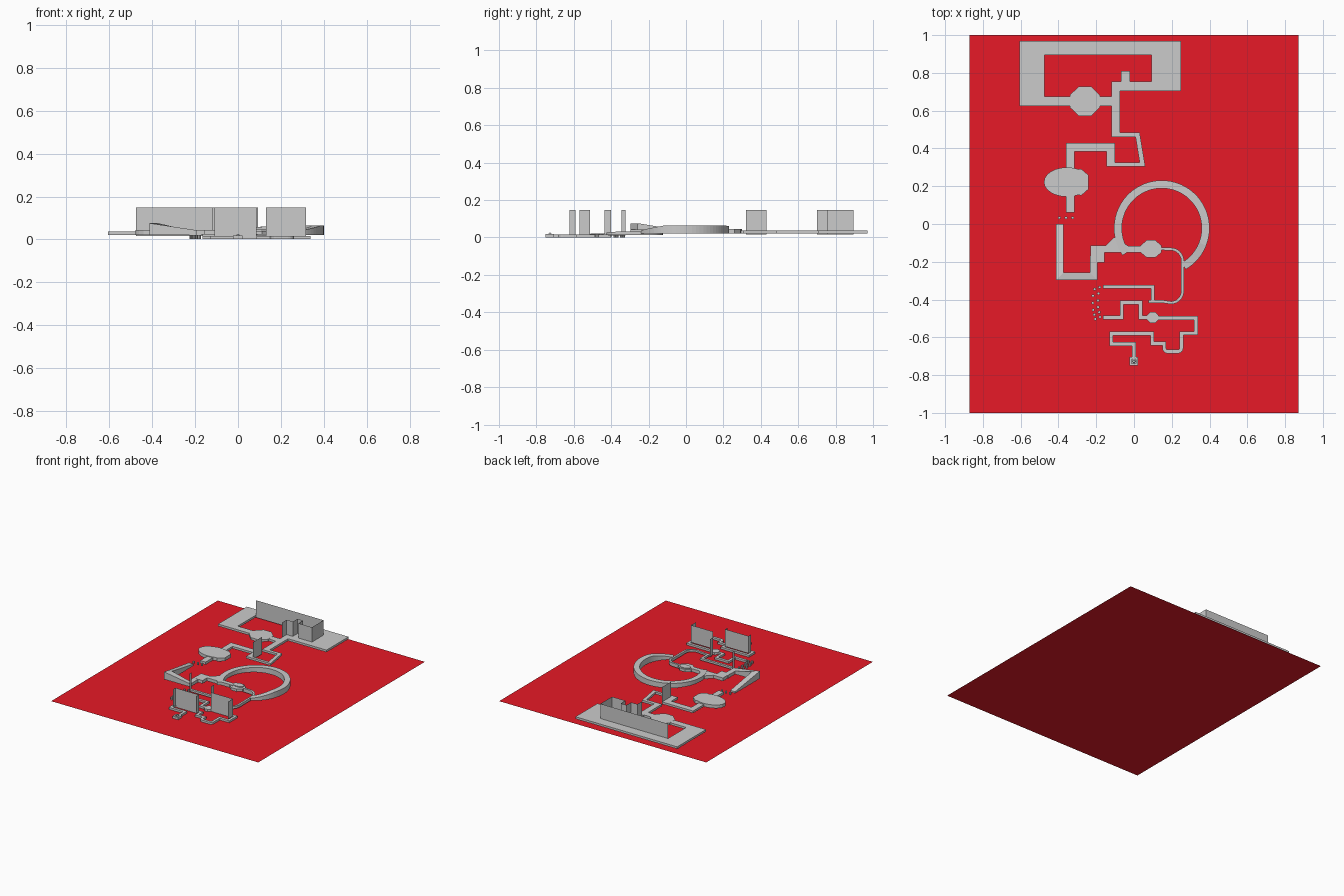
import bpy, bmesh, math
from mathutils import Vector

if "Cube" in bpy.data.objects:
    bpy.data.objects.remove(bpy.data.objects["Cube"])


def finish(name, bm):
    if name.find("wall") < 0:
        bmesh.ops.recalc_face_normals(bm, faces=bm.faces)
    me = bpy.data.meshes.new(name)
    bm.to_mesh(me)
    bm.free()
    ob = bpy.data.objects.new(name, me)
    bpy.context.collection.objects.link(ob)
    return ob


def prism(name, pts, z0, z1):
    """Flat outline pulled up from z0 to z1."""
    bm = bmesh.new()
    lo = [bm.verts.new((x, y, z0)) for x, y in pts]
    hi = [bm.verts.new((x, y, z1)) for x, y in pts]
    bm.faces.new(lo[::-1])
    bm.faces.new(hi)
    n = len(pts)
    for i in range(n):
        j = (i + 1) % n
        bm.faces.new((lo[i], lo[j], hi[j], hi[i]))
    return finish(name, bm)


def ribbon(name, path, w, z0):
    """Mitred track along (x, y, top z) points with a flat underside at z0."""
    bm = bmesh.new()
    rings = []
    for i, p in enumerate(path):
        here = Vector(p[:2])
        a = (here - Vector(path[i - 1][:2])).normalized() if i else None
        b = (Vector(path[i + 1][:2]) - here).normalized() if i < len(path) - 1 else None
        a, b = a or b, b or a
        na, nb = Vector((-a.y, a.x)), Vector((-b.y, b.x))
        m = (na + nb).normalized()
        m *= w / 2 / max(m.dot(na), 0.3)
        l, r = here + m, here - m
        rings.append([bm.verts.new(c) for c in
                      ((l.x, l.y, z0), (r.x, r.y, z0), (r.x, r.y, p[2]), (l.x, l.y, p[2]))])
    for s, t in zip(rings, rings[1:]):
        for k in range(4):
            bm.faces.new((s[k], s[(k + 1) % 4], t[(k + 1) % 4], t[k]))
    bm.faces.new(rings[0])
    bm.faces.new(rings[-1][::-1])
    return finish(name, bm)


def wall(name, pts, z0=0.017, z1=0.148):
    """Thin upright barrier without thickness."""
    bm = bmesh.new()
    cols = [(bm.verts.new((x, y, z0)), bm.verts.new((x, y, z1))) for x, y in pts]
    for a, b in zip(cols, cols[1:]):
        bm.faces.new((a[0], b[0], b[1], a[1]))
    return finish(name, bm)


def arc(cx, cy, rx, ry, a0, a1, n):
    return [(cx + rx * math.cos(math.radians(a0 + (a1 - a0) * i / n)),
             cy + ry * math.sin(math.radians(a0 + (a1 - a0) * i / n))) for i in range(n + 1)]


def octagon(name, cx, cy, rx, ry, z0, z1):
    k = 1 / math.cos(math.pi / 8)
    return prism(name, arc(cx, cy, rx * k, ry * k, 22.5, 337.5, 7), z0, z1)


def flat(pts, z):
    return [(x, y, z) for x, y in pts]


# red ground sheet
bm = bmesh.new()
bm.faces.new([bm.verts.new((x, y, 0)) for x, y in ((-.87, -1), (.87, -1), (.87, 1), (-.87, 1))])
base = finish("base_sheet", bm)
red = bpy.data.materials.new("red")
red.diffuse_color = (0.8, 0.01, 0.02, 1)
red.use_nodes = True
red.node_tree.nodes["Principled BSDF"].inputs["Base Color"].default_value = red.diffuse_color
base.data.materials.append(red)

# rear loop and connecting track
prism("rear_track", [
    (-.28, .625), (-.605, .625), (-.605, .97), (.25, .97), (.25, .705), (-.073, .705),
    (-.073, .485), (.03, .485), (.06, .305), (-.145, .305), (-.145, .384), (-.315, .384),
    (-.315, .28), (-.36, .28), (-.36, .43), (-.10, .43), (-.10, .325), (.03, .325),
    (.008, .46), (-.12, .46), (-.12, .625), (-.24, .625), (-.24, .675), (-.12, .675),
    (-.12, .755), (-.068, .755), (-.068, .81), (-.02, .81), (-.02, .755), (.093, .755),
    (.093, .895), (-.475, .895), (-.475, .675), (-.28, .675)], .02, .036)
octagon("rear_platform", -.26, .65, .08, .078, .02, .037)

# oval platform and its stem
prism("oval_platform", arc(-.355, .222, .122, .078, 60, 300, 16) +
      [(-.28, .15), (-.24, .185), (-.24, .258), (-.28, .292)], .02, .045)
prism("oval_stem", [(-.36, .06), (-.315, .06), (-.315, .17), (-.36, .17)], .02, .04)

# sloping left track down to the middle corridor
ribbon("left_ramp", [(-.393, 0, .033), (-.393, -.277, .076), (-.213, -.277, .043),
                     (-.213, -.17, .043)], .04, .02)
prism("middle_corridor", [(-.23, -.205), (-.155, -.205), (-.155, -.15), (.06, -.15),
                          (.06, -.117), (-.03, -.117), (-.075, -.085), (-.105, -.07),
                          (-.15, -.115), (-.23, -.115)], .02, .044)

# middle platform with a bevelled top
octagon("middle_platform", .09, -.132, .055, .046, .02, .04)
octagon("middle_platform_cap", .09, -.12, .04, .025, .03, .046)

# large ring: climbs, stays level, then drops
ring = []
for i in range(58):
    a = 215 - 275 * i / 57
    z = .065 if -20 <= a <= 52 else (.045 + .02 * (215 - a) / 163 if a > 52
                                     else .065 - .028 * (-20 - a) / 40)
    ring.append((.147 + .232 * math.cos(math.radians(a)),
                 -.022 + .232 * math.sin(math.radians(a)), z))
ribbon("ring_track", ring, .042, .02)

# thin winding path
path = [(.13, -.13)] + arc(.195, -.195, .062, .062, 90, 0, 10) + \
    arc(.195, -.355, .062, .062, 0, -90, 10) + [(.15, -.410), (.077, -.410)]
n = len(path) - 1
bm_path = [(x, y, .04 - .016 * i / n) for i, (x, y) in enumerate(path)]
ribbon("winding_path", bm_path, .015, .012)

# front tracks
ribbon("upper_front_track", flat([(-.165, -.332), (.099, -.332), (.099, -.418)], .025), .018, .01)
ribbon("step_track", flat([(-.165, -.495), (-.065, -.495), (-.065, -.415), (.035, -.415),
                           (.035, -.495), (.10, -.495)], .016), .02, 0.001)
octagon("front_platform", .10, -.495, .03, .03, .001, .018)
corner_r = arc(.233, -.657, .018, .018, 0, -90, 4)
corner_l = arc(.178, -.657, .018, .018, -90, -180, 4)
ribbon("front_track", flat([(.10, -.497), (.328, -.497), (.328, -.578), (.251, -.578)] +
                           corner_r + corner_l +
                           [(.160, -.632), (.097, -.632), (.097, -.579), (-.12, -.579),
                            (-.12, -.635), (0, -.635), (0, -.712)], .016), .02, .001)

# finish pad with raised U rim and ball
prism("end_pad", [(-.024, -.75), (.022, -.75), (.022, -.705), (-.024, -.705)], .001, .01)
ribbon("end_rim", flat([(-.006, -.711), (-.018, -.711), (-.018, -.744), (.016, -.744),
                        (.016, -.711), (.006, -.711)], .018), .012, .001)
bpy.ops.mesh.primitive_uv_sphere_add(segments=12, ring_count=8, radius=.008, location=(0, -.727, .018))
bpy.context.object.name = "end_ball"

# stepping posts
posts = [(-.395, .033, .02, .036), (-.36, .033, .02, .036), (-.325, .033, .02, .036)]
for x, y in ((-.182, -.335), (-.208, -.345), (-.188, -.368), (-.217, -.38), (-.19, -.405),
             (-.218, -.418), (-.19, -.44), (-.216, -.455), (-.184, -.467), (-.21, -.48),
             (-.18, -.492), (-.205, -.503)):
    posts.append((x, y, .001, .02))
for i, (x, y, z0, z1) in enumerate(posts):
    prism(f"post_{i + 1}", arc(x, y, .008, .008, 0, 315, 7), z0, z1)

# tall barriers
wall("rear_wall", [(-.475, .895), (.093, .895), (.093, .755), (-.02, .755), (-.02, .81),
                   (-.068, .81), (-.068, .755), (-.12, .755), (-.12, .70)])
wall("connector_wall", [(-.10, .43), (-.10, .322)])
wall("start_wall", [(-.165, -.345), (-.165, -.323)])
wall("step_wall", [(.077, -.435), (.077, -.40)])
wall("right_wall", [(.13, -.512), (.316, -.512), (.316, -.569)])
wall("left_wall", [(-.11, -.623), (-.11, -.592), (.086, -.592), (.086, -.623)])
